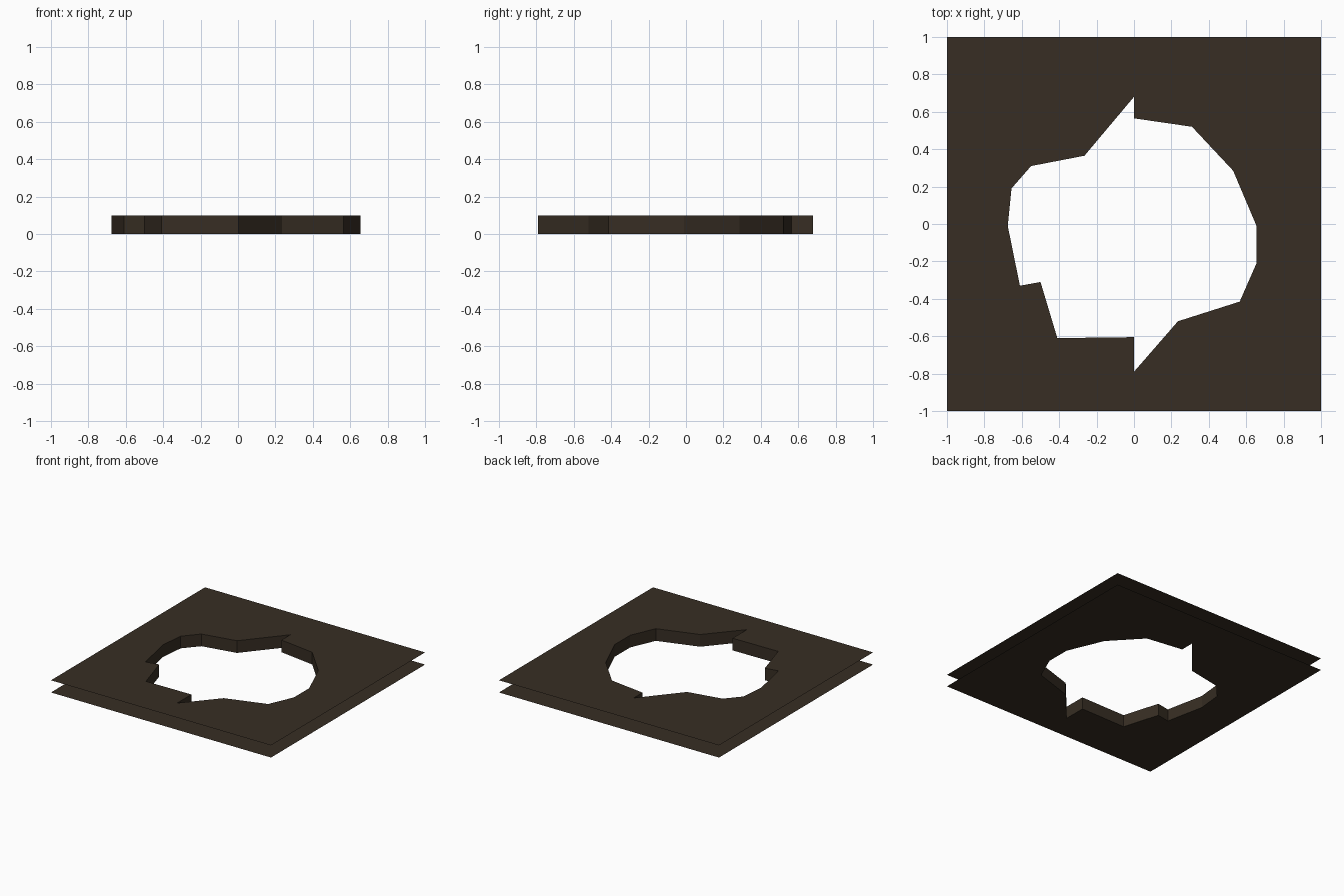
import bpy, bmesh

if "Cube" in bpy.data.objects:
    bpy.data.objects.remove(bpy.data.objects["Cube"])

# dark brown stone
stone = bpy.data.materials.new("dark_brown_stone")
stone.diffuse_color = (0.038, 0.027, 0.017, 1)
stone.use_nodes = True
stone.node_tree.nodes["Principled BSDF"].inputs["Base Color"].default_value = stone.diffuse_color

OUTER = [(-1, -1), (1, -1), (1, 1), (-1, 1)]
HOLE = [(0, .68), (0, .565), (.31, .52), (.53, .285), (.655, -.01), (.655, -.21),
        (.565, -.415), (.235, -.52), (0, -.79), (0, -.605), (-.41, -.61), (-.5, -.31),
        (-.61, -.33), (-.675, -.01), (-.655, .19), (-.55, .31), (-.265, .365)]
TOP = 0.1


def finish(bm, name):
    mesh = bpy.data.meshes.new(name)
    bm.to_mesh(mesh)
    bm.free()
    mesh.materials.append(stone)
    obj = bpy.data.objects.new(name, mesh)
    bpy.context.collection.objects.link(obj)


def sheet(name, z, up):
    """Square sheet with the jagged hole, facing up or down."""
    bm = bmesh.new()
    edges = []
    for loop in (OUTER, HOLE):
        vs = [bm.verts.new((x, y, z)) for x, y in loop]
        edges += [bm.edges.new((a, b)) for a, b in zip(vs, vs[1:] + vs[:1])]
    bmesh.ops.triangle_fill(bm, use_beauty=True, edges=edges, normal=(0, 0, up))
    bm.normal_update()
    for f in bm.faces:
        if f.normal.z * up < 0:
            f.normal_flip()
    finish(bm, name)


# upper and lower sheets, outer rim left open
sheet("upper_sheet", TOP, 1)
sheet("lower_sheet", 0, -1)

# wall around the hole, facing into the opening (HOLE runs clockwise)
bm = bmesh.new()
low = [bm.verts.new((x, y, 0)) for x, y in HOLE]
high = [bm.verts.new((x, y, TOP)) for x, y in HOLE]
for i in range(len(HOLE)):
    j = (i + 1) % len(HOLE)
    bm.faces.new((low[i], low[j], high[j], high[i]))
finish(bm, "hole_wall")
